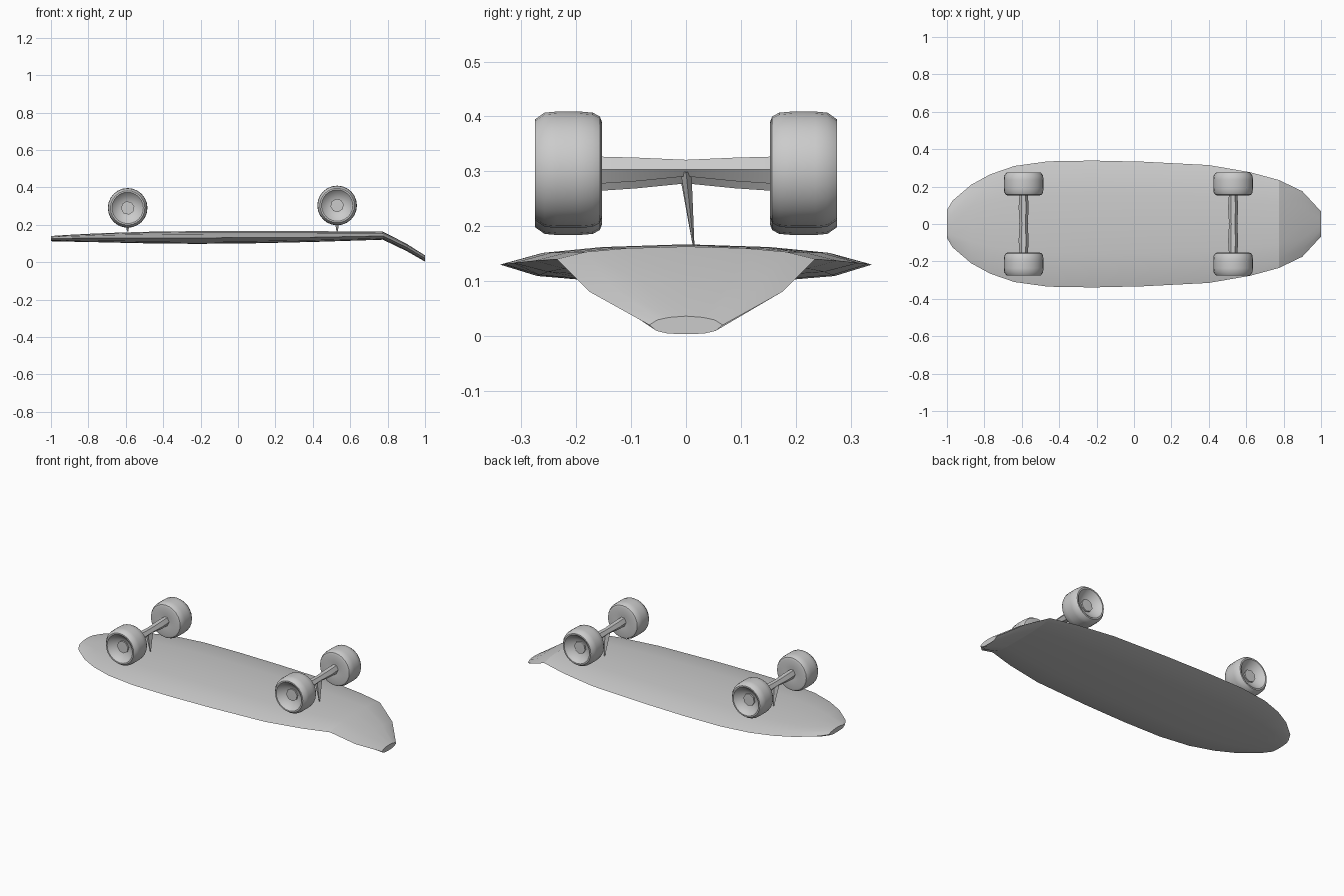
import bpy, bmesh, math
from mathutils import Vector

cube = bpy.data.objects.get("Cube")
if cube:
    bpy.data.objects.remove(cube)

GREY = (0.6, 0.6, 0.6, 1)
mat = bpy.data.materials.new("plain grey")
mat.use_nodes = True
mat.diffuse_color = GREY
mat.node_tree.nodes["Principled BSDF"].inputs["Base Color"].default_value = GREY


def loft(name, rings, angle=30, close=False):
    """Skin a list of equal rings; cap both ends, or join the last ring to the first."""
    bm = bmesh.new()
    loops = [[bm.verts.new(p) for p in ring] for ring in rings]
    n = len(loops[0])
    pairs = list(zip(loops, loops[1:]))
    if close:
        pairs.append((loops[-1], loops[0]))
    for a, b in pairs:
        for i in range(n):
            j = (i + 1) % n
            bm.faces.new((a[i], a[j], b[j], b[i]))
    if not close:
        bm.faces.new(loops[0])
        bm.faces.new(loops[-1])
    bmesh.ops.remove_doubles(bm, verts=bm.verts, dist=1e-5)
    bmesh.ops.recalc_face_normals(bm, faces=bm.faces)
    me = bpy.data.meshes.new(name)
    bm.to_mesh(me)
    bm.free()
    me.materials.append(mat)
    ob = bpy.data.objects.new(name, me)
    bpy.context.scene.collection.objects.link(ob)
    bpy.ops.object.select_all(action='DESELECT')
    ob.select_set(True)
    bpy.context.view_layer.objects.active = ob
    bpy.ops.object.shade_smooth_by_angle(angle=math.radians(angle))
    return ob


# Deck stations: x, half width, top z, rim z, bottom z
stations = [
    (-1.00, 0.075, 0.140, 0.126, 0.112), (-0.97, 0.125, 0.142, 0.127, 0.111),
    (-0.87, 0.210, 0.148, 0.128, 0.109), (-0.77, 0.265, 0.153, 0.129, 0.107),
    (-0.64, 0.310, 0.158, 0.130, 0.104), (-0.46, 0.335, 0.163, 0.130, 0.100),
    (-0.22, 0.339, 0.166, 0.130, 0.098), (0.05, 0.333, 0.167, 0.131, 0.100),
    (0.40, 0.315, 0.166, 0.133, 0.108), (0.62, 0.277, 0.164, 0.137, 0.115),
    (0.775, 0.235, 0.163, 0.140, 0.120), (0.90, 0.175, 0.099, 0.080, 0.060),
    (1.00, 0.067, 0.036, 0.020, 0.003)]
# Cross-section: fraction of half width, fraction of height above or below the rim
section = [(-1, 0), (-0.78, 0.57), (-0.46, 0.86), (0, 1), (0.46, 0.86), (0.78, 0.57),
           (1, 0), (0.8, -0.65), (0.5, -0.92), (0, -1), (-0.5, -0.92), (-0.8, -0.65)]
rings = []
for x, w, top, rim, bot in stations:
    rings.append([(x, w * u, rim + (v * (top - rim) if v > 0 else v * (rim - bot)))
                  for u, v in section])
loft("deck", rings, 20)

# Wheel profile: distance from the board's centre line, radius
tyre = [(0.160, 0.0), (0.160, 0.036), (0.153, 0.086), (0.157, 0.097), (0.170, 0.104),
        (0.193, 0.106), (0.236, 0.106), (0.258, 0.104), (0.275, 0.092), (0.275, 0.084),
        (0.262, 0.072), (0.240, 0.038), (0.240, 0.0)]
SEG = 24


def wheel(name, x, z, side):
    rings = []
    for y, r in tyre:
        rings.append([(x + r * math.cos(2 * math.pi * i / SEG), side * y,
                       z + r * math.sin(2 * math.pi * i / SEG)) for i in range(SEG)])
    loft(name, rings[1:-1], 35)
    # Square axle nut in the middle of the dish
    nut = [[(x + 0.036 * math.cos(a), side * y, z + 0.036 * math.sin(a))
            for a in (math.radians(d) for d in (10, 55, 100, 145, 190, 235, 280, 325))]
           for y in (0.235, 0.249)]
    loft(name + "_nut", nut)


def truck(end, x, z):
    for label, side in (("left", 1), ("right", -1)):
        wheel(f"{end}_{label}_wheel", x, z, side)
    # Axle beam: y, half width, top, bottom
    beam = [(-0.165, 0.022, 0.024, 0.026), (-0.09, 0.027, 0.022, 0.021),
            (0, 0.022, 0.018, 0.012),
            (0.09, 0.027, 0.022, 0.021), (0.165, 0.022, 0.024, 0.026)]
    rings = [[(x - w, y, z), (x - w * 0.45, y, z + t), (x + w * 0.45, y, z + t),
              (x + w, y, z), (x + w * 0.45, y, z - b), (x - w * 0.45, y, z - b)]
             for y, w, t, b in beam]
    loft(f"{end}_axle", rings, 15)
    # Tapered pin that reaches down to the deck
    pin = [[(x + sx * w, y + sy * d, h) for sx, sy in ((-1, 0), (0, -1), (1, 0), (0, 1))]
           for w, d, y, h in ((0.027, 0.010, 0.0, z - 0.004), (0.003, 0.0015, 0.014, 0.163))]
    loft(f"{end}_pin", pin, 15)


truck("nose", -0.59, 0.290)
truck("tail", 0.53, 0.303)
